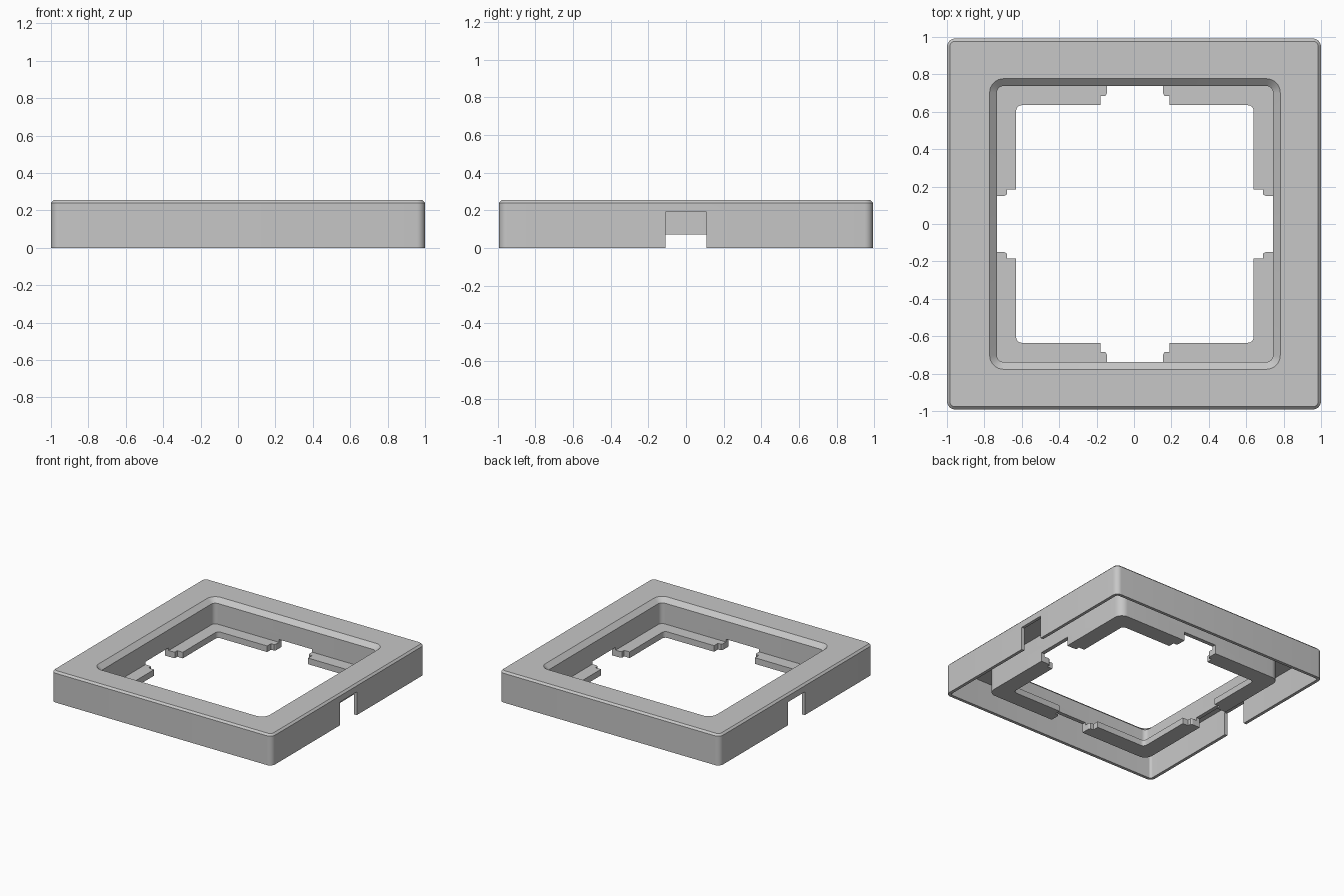
import bpy, bmesh, math

if "Cube" in bpy.data.objects:
    bpy.data.objects.remove(bpy.data.objects["Cube"])

grey = bpy.data.materials.new("light grey")
grey.diffuse_color = (0.57, 0.57, 0.57, 1)
grey.use_nodes = True
grey.node_tree.nodes["Principled BSDF"].inputs["Base Color"].default_value = grey.diffuse_color
SHIFT = 0.005  # opening sits slightly right of centre


def finish(name, bm):
    bmesh.ops.recalc_face_normals(bm, faces=bm.faces)
    mesh = bpy.data.meshes.new(name)
    bm.to_mesh(mesh)
    bm.free()
    obj = bpy.data.objects.new(name, mesh)
    bpy.context.collection.objects.link(obj)
    mesh.materials.append(grey)
    return obj


def smooth(obj):
    bpy.ops.object.select_all(action='DESELECT')
    obj.select_set(True)
    bpy.context.view_layer.objects.active = obj
    bpy.ops.object.shade_smooth_by_angle(angle=math.radians(25))


def rounded_rect(hx, hy, r, steps=8):
    pts = []
    for q, (sx, sy) in enumerate(((1, 1), (-1, 1), (-1, -1), (1, -1))):
        for i in range(steps + 1):
            a = math.pi / 2 * (q + i / steps)
            pts.append((sx * (hx - r) + r * math.cos(a),
                        sy * (hy - r) + r * math.sin(a)))
    return pts


# Frame shell: closed cross-section of rounded rectangles (half x, half y, radius, z)
section = [
    (1.0, 0.992, 0.045, 0.0), (1.0, 0.992, 0.045, 0.24),      # outer wall
    (0.985, 0.977, 0.03, 0.255),                              # bevelled top edge
    (0.777, 0.777, 0.075, 0.255), (0.738, 0.738, 0.036, 0.22),  # sloped lip
    (0.738, 0.738, 0.036, 0.0), (0.77, 0.77, 0.068, 0.0),     # inner wall
    (0.77, 0.77, 0.068, 0.228), (0.975, 0.967, 0.02, 0.228),  # hollow underside
    (0.975, 0.967, 0.02, 0.0),
]
bm = bmesh.new()
loops = []
for hx, hy, r, z in section:
    dx = SHIFT if hx < 0.9 else 0
    loops.append([bm.verts.new((x + dx, y, z)) for x, y in rounded_rect(hx, hy, r)])
for a, b in zip(loops, loops[1:] + loops[:1]):
    n = len(a)
    for i in range(n):
        j = (i + 1) % n
        bm.faces.new((a[i], a[j], b[j], b[i]))
frame = finish("frame_shell", bm)

# Cable notches in the left and right outer walls, gaps in the inner wall's lower edge
boxes = [(s * 0.99, 0, 0.06, 0.22, 0.19) for s in (-1, 1)]
boxes += [(s * 0.755 + SHIFT, 0, 0.1, 0.3, 0.073) for s in (-1, 1)]
boxes += [(SHIFT, s * 0.755, 0.3, 0.1, 0.073) for s in (-1, 1)]
bm = bmesh.new()
for x, y, w, d, top in boxes:
    made = bmesh.ops.create_cube(bm, size=1)["verts"]
    bmesh.ops.scale(bm, vec=(w, d, top + 0.1), verts=made)
    bmesh.ops.translate(bm, vec=(x, y, (top - 0.1) / 2), verts=made)
cutter = finish("notch_cutter", bm)
cut = frame.modifiers.new("notches", 'BOOLEAN')
cut.object = cutter
cut.operation = 'DIFFERENCE'
cut.solver = 'EXACT'
bpy.context.view_layer.objects.active = frame
frame.select_set(True)
bpy.ops.object.modifier_apply(modifier=cut.name)
bpy.data.objects.remove(cutter)
smooth(frame)

# Corner ledges: L-shaped plates with stepped ends, one per corner
half = [(0.605, 0.635), (0.185, 0.635), (0.185, 0.685), (0.158, 0.685),
        (0.15, 0.7), (0.15, 0.742)]
arc = [(0.605 + 0.03 * math.cos(t), 0.605 + 0.03 * math.sin(t))
       for t in (math.pi / 2 * i / 6 for i in range(1, 6))]
wall_corner = [(0.706 + 0.036 * math.cos(t), 0.706 + 0.036 * math.sin(t))
               for t in (math.pi / 2 * (1 - i / 6) for i in range(7))]
outline = half + wall_corner + [(y, x) for x, y in reversed(half)] + arc
for sx, sy, name in ((1, 1, "back_right"), (-1, 1, "back_left"),
                     (-1, -1, "front_left"), (1, -1, "front_right")):
    bm = bmesh.new()
    face = bm.faces.new([bm.verts.new((sx * x + SHIFT, sy * y, 0)) for x, y in outline])
    top = bmesh.ops.extrude_face_region(bm, geom=[face])["geom"]
    bmesh.ops.translate(bm, vec=(0, 0, 0.05),
                        verts=[v for v in top if isinstance(v, bmesh.types.BMVert)])
    smooth(finish("corner_ledge_" + name, bm))
